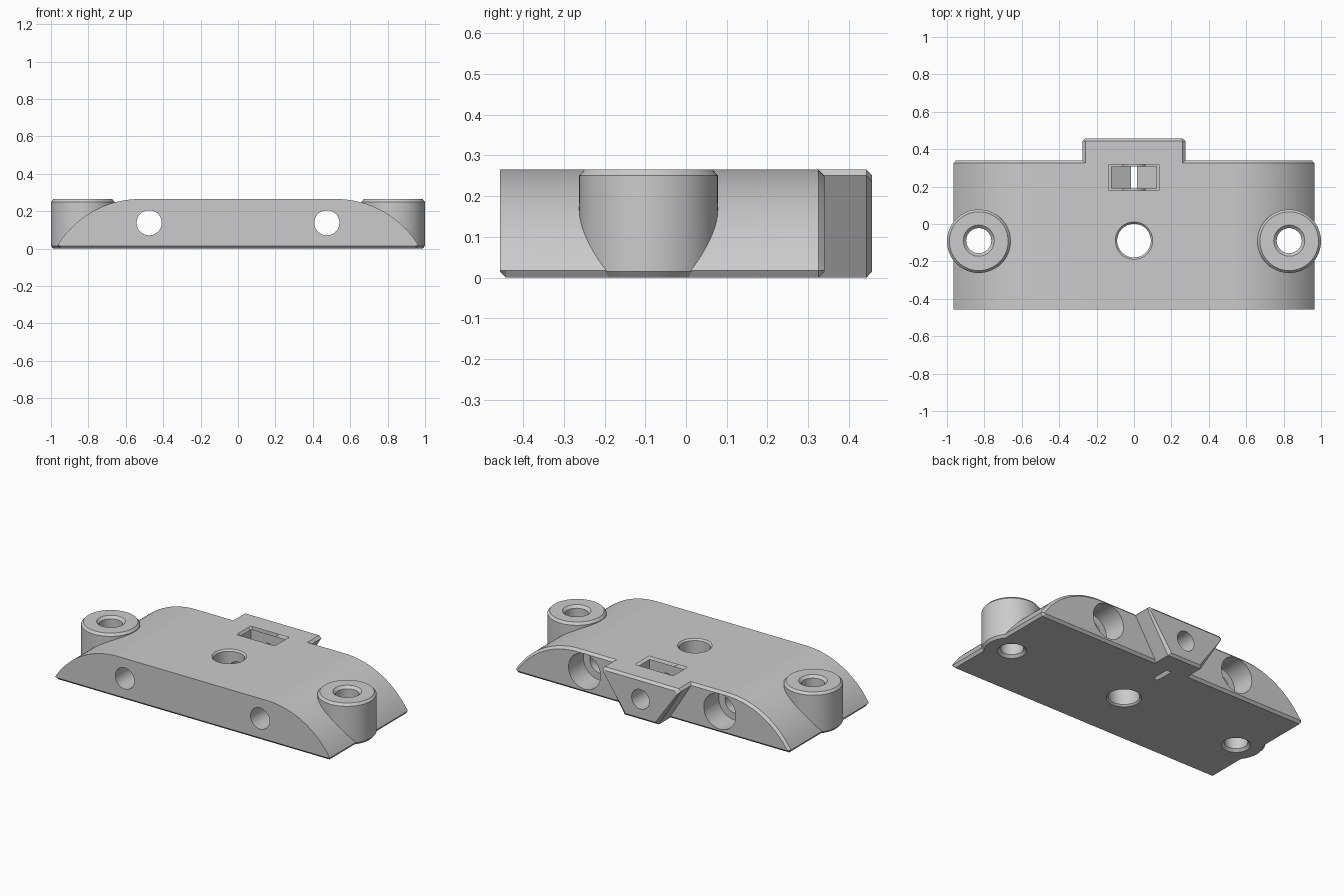
import bpy, bmesh, math
from mathutils import Matrix, Vector

if "Cube" in bpy.data.objects:
    bpy.data.objects.remove(bpy.data.objects["Cube"])

TOP = 0.265
C = 0.015  # common chamfer size

grey = bpy.data.materials.new("plain_grey")
grey.diffuse_color = (0.6, 0.6, 0.6, 1)
grey.use_nodes = True
grey.node_tree.nodes["Principled BSDF"].inputs["Base Color"].default_value = grey.diffuse_color


def loft(name, rings):
    """Closed solid through rings of points with equal counts."""
    bm = bmesh.new()
    loops = [[bm.verts.new(p) for p in r] for r in rings]
    n = len(loops[0])
    for a, b in zip(loops, loops[1:]):
        for i in range(n):
            j = (i + 1) % n
            bm.faces.new((a[i], a[j], b[j], b[i]))
    bm.faces.new(loops[0][::-1])
    bm.faces.new(loops[-1])
    bmesh.ops.recalc_face_normals(bm, faces=bm.faces)
    me = bpy.data.meshes.new(name)
    bm.to_mesh(me)
    bm.free()
    me.materials.append(grey)
    ob = bpy.data.objects.new(name, me)
    bpy.context.collection.objects.link(ob)
    return ob


def turned(name, centre, steps, axis="Z", n=64):
    """Turned solid from (radius, position along axis) steps."""
    rings = []
    for r, h in steps:
        ring = []
        for i in range(n):
            a = 2 * math.pi * i / n
            u, v = r * math.cos(a), r * math.sin(a)
            p = (u, v, h) if axis == "Z" else (u, h, v)
            ring.append(Vector(p) + Vector(centre))
        rings.append(ring)
    return loft(name, rings)


def section(y, t, b):
    """Domed cross-section, arc inset by t and underside raised by b."""
    r, reach, n = 0.516, math.radians(58.6), 24
    arc = []
    for i in range(n + 1):
        a = reach * i / n
        x = 0.524 + (r - t) * math.sin(a)
        z = TOP - r + (r - t) * math.cos(a)
        arc.append((x, max(z, b + 0.003)))
    right = arc + [(arc[-1][0] - 0.012, b)]
    left = [(-x, z) for x, z in reversed(right)]
    return [(x, y, z) for x, z in left + right]


def combine(target, other, op):
    m = target.modifiers.new(op, "BOOLEAN")
    m.operation = op
    m.solver = "EXACT"
    m.object = other
    bpy.context.view_layer.objects.active = target
    bpy.ops.object.modifier_apply(modifier=m.name)
    bpy.data.objects.remove(other, do_unlink=True)


# Domed main plate with chamfered front underside and back rim
body = loft("mount_body", [
    section(-0.457, 0, C), section(-0.442, 0, 0),
    section(0.325, 0, 0), section(0.34, C, C)])

# Screw bosses at both ends
for s in (-1, 1):
    boss = turned("screw_boss", (0.83 * s, -0.092, 0),
                  [(0.157, 0), (0.17, C), (0.17, TOP - C), (0.157, TOP)])
    combine(body, boss, "UNION")


# Tapered tab on the back
def tab_section(y, t):
    half = [(0.26 - t, TOP - t), (0.275 - t, TOP - C - t), (0.12 - t, t)]
    pts = half + [(-x, z) for x, z in reversed(half)]
    return [(x, y, z) for x, z in pts]


tab = loft("back_tab", [tab_section(0.28, 0), tab_section(0.443, 0),
                        tab_section(0.457, C)])
combine(body, tab, "UNION")

# Vertical holes with countersunk rims: two in the bosses, one in the middle
for x, r, rim in ((-0.83, 0.067, 0.083), (0.83, 0.067, 0.083), (0, 0.09, 0.1)):
    d = rim - r
    cutter = turned("hole_cutter", (x, -0.089, 0), [
        (rim + 0.02, -0.02), (rim, 0), (r, d), (r, TOP - d), (rim, TOP),
        (rim + 0.02, TOP + 0.02)])
    combine(body, cutter, "DIFFERENCE")

# Lengthwise bolt holes, counterbored from the back
for s in (-1, 1):
    cutter = turned("bolt_cutter", (0.475 * s, 0, 0.138), [
        (0.067, -0.6), (0.067, 0.19), (0.112, 0.19), (0.112, 0.6)], "Y")
    combine(body, cutter, "DIFFERENCE")

# Set-screw hole from the tab through to the middle hole
cutter = turned("set_screw_cutter", (0, 0, 0.133),
                [(0.062, -0.08), (0.062, 0.6)], "Y", 48)
combine(body, cutter, "DIFFERENCE")

# Nut pocket with pointed bottom that just opens through the underside
pocket = [(-0.122, 0.4), (-0.122, 0.062), (0, -0.009), (0.122, 0.062), (0.122, 0.4)]
cutter = loft("pocket_cutter", [[(x, y, z) for x, z in pocket] for y in (0.19, 0.307)])
combine(body, cutter, "DIFFERENCE")


# Sloped rim around the pocket mouth
def mouth(z, g):
    return [(-0.122 - g, 0.19 - g, z), (0.122 + g, 0.19 - g, z),
            (0.122 + g, 0.307 + g, z), (-0.122 - g, 0.307 + g, z)]


cutter = loft("mouth_cutter", [mouth(TOP - 0.012, 0), mouth(TOP + 0.012, 0.024)])
combine(body, cutter, "DIFFERENCE")

# Smooth curved faces, keep edges crisp
bpy.ops.object.select_all(action="DESELECT")
body.select_set(True)
bpy.context.view_layer.objects.active = body
bpy.ops.object.shade_smooth_by_angle(angle=math.radians(25))
